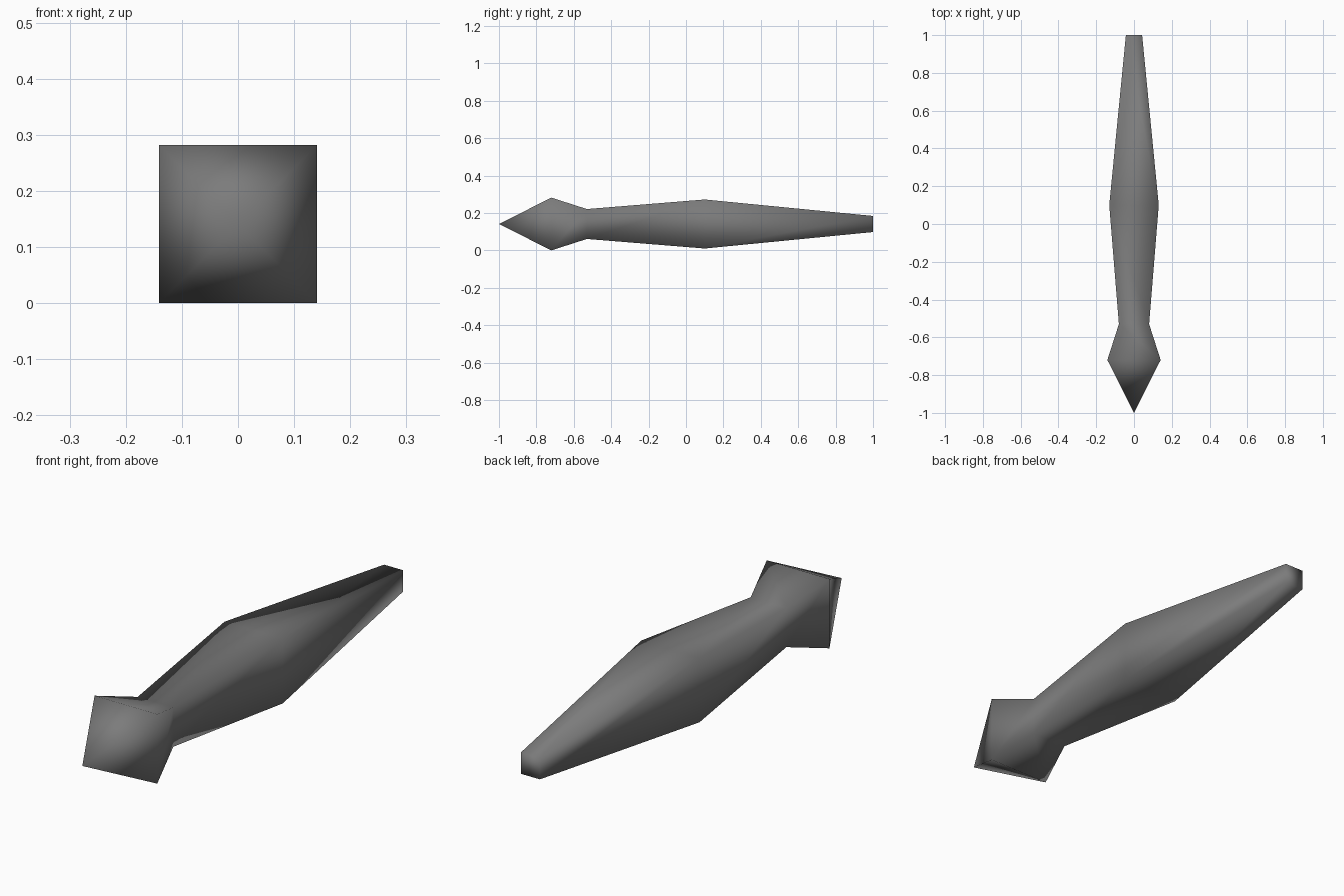
import bpy
import bmesh

cube = bpy.data.objects.get("Cube")
if cube:
    bpy.data.objects.remove(cube, do_unlink=True)

# Dark grey material
grey = bpy.data.materials.new("dark grey")
grey.use_nodes = True
colour = (0.2, 0.2, 0.2, 1)
grey.diffuse_color = colour
grey.node_tree.nodes["Principled BSDF"].inputs["Base Color"].default_value = colour

CENTRE_Z = 0.141
CORNERS = [(-1, -1), (1, -1), (1, 1), (-1, 1)]
# Square sections along the shaft: (y, half width)
SECTIONS = [(-0.72, 0.141), (-0.53, 0.08), (0.1, 0.131), (1.0, 0.043)]

bm = bmesh.new()
tip = bm.verts.new((0, -1, CENTRE_Z))
rings = [[bm.verts.new((cx * h, y, CENTRE_Z + cz * h)) for cx, cz in CORNERS]
         for y, h in SECTIONS]

# Pointed head, tapering sides and flat tail cap
for i in range(4):
    j = (i + 1) % 4
    bm.faces.new((tip, rings[0][i], rings[0][j]))
    for a, b in zip(rings, rings[1:]):
        bm.faces.new((a[i], b[i], b[j], a[j]))
bm.faces.new(rings[-1])
bmesh.ops.recalc_face_normals(bm, faces=bm.faces)
for face in bm.faces:
    face.smooth = True

mesh = bpy.data.meshes.new("pointed_shaft")
bm.to_mesh(mesh)
bm.free()
mesh.materials.append(grey)
shaft = bpy.data.objects.new("pointed_shaft", mesh)
bpy.context.collection.objects.link(shaft)
